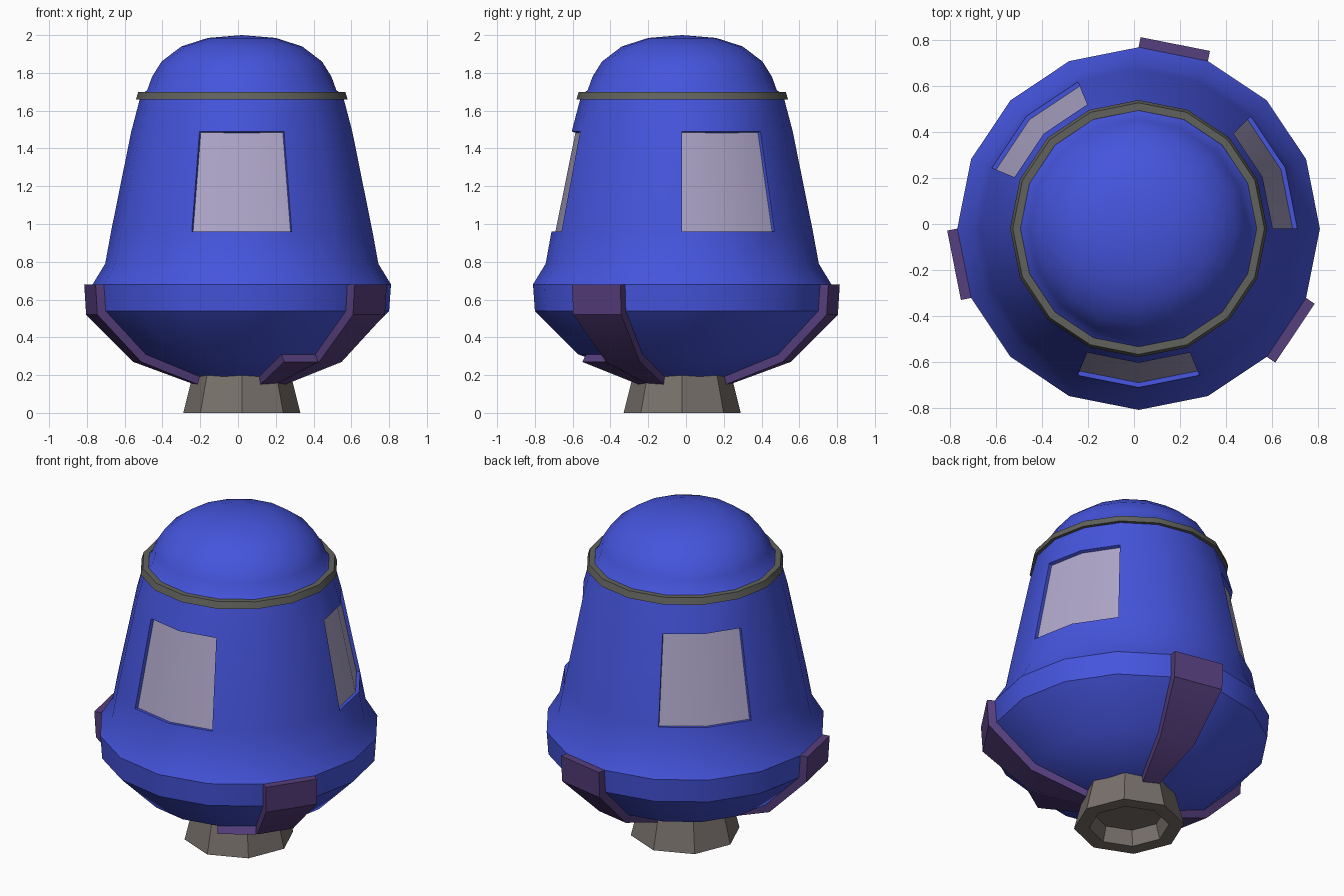
import bpy, bmesh
from math import cos, sin, pi, radians
from mathutils import Vector

if "Cube" in bpy.data.objects:
    bpy.data.objects.remove(bpy.data.objects["Cube"])

CX, CY, N = 0.02, -0.02, 16   # shared axis and side count


def material(name, color):
    m = bpy.data.materials.new(name)
    m.diffuse_color = (*color, 1)
    m.use_nodes = True
    m.node_tree.nodes["Principled BSDF"].inputs["Base Color"].default_value = m.diffuse_color
    return m


BLUE = material("blue_shell", (0.06, 0.09, 0.72))
GLASS = material("pale_window", (0.42, 0.38, 0.58))
PURPLE = material("purple_strap", (0.095, 0.05, 0.21))
DARK = material("dark_trim", (0.12, 0.12, 0.11))
METAL = material("warm_metal", (0.19, 0.165, 0.15))


def finish(bm, name, mats):
    me = bpy.data.meshes.new(name)
    bm.to_mesh(me)
    bm.free()
    ob = bpy.data.objects.new(name, me)
    bpy.context.collection.objects.link(ob)
    for m in mats:
        me.materials.append(m)
    me.shade_smooth()
    me.set_sharp_from_angle(angle=radians(32))
    return ob


def point(r, z, k, n=N):
    a = 2 * pi * k / n
    return Vector((CX + r * cos(a), CY + r * sin(a), z))


def revolve(profile, n=N, closed=False):
    """Spin (radius, z) points; returns the bmesh and faces[row][column]."""
    bm = bmesh.new()
    rings = []
    for r, z in profile:
        if r == 0:
            rings.append([bm.verts.new(point(0, z, 0))] * n)
        else:
            rings.append([bm.verts.new(point(r, z, k, n)) for k in range(n)])
    if closed:
        rings.append(rings[0])
    rows = []
    for a, b in zip(rings, rings[1:]):
        row = []
        for k in range(n):
            j = (k + 1) % n
            quad = list(dict.fromkeys((a[k], a[j], b[j], b[k])))
            row.append(bm.faces.new(quad))
        rows.append(row)
    return bm, rows


# Body shell with three recessed windows, each two facets wide
lower = [(0.79, 0.68), (0.78, 0.54), (0.55, 0.31), (0.21, 0.18)]
upper = [(0.723, 0.79), (0.692, 0.96), (0.585, 1.49), (0.535, 1.68), (0.50, 1.71),
         (0.475, 1.78), (0.425, 1.86), (0.32, 1.94), (0.18, 1.985), (0, 2.0)]
profile = [(0, 0.17)] + lower[::-1] + upper
bm, rows = revolve(profile)
window_row = rows[profile.index((0.692, 0.96))]
bm.normal_update()
for first in (0, 5, 11):
    panes = [window_row[first], window_row[first + 1]]
    bmesh.ops.inset_region(bm, faces=panes, thickness=0.003, depth=-0.02,
                           use_even_offset=True, use_boundary=True)
    for f in panes:
        f.material_index = 1
finish(bm, "body_shell", [BLUE, GLASS])

# Collar ring under the dome
bm, _ = revolve([(0.51, 1.66), (0.56, 1.66), (0.548, 1.70), (0.515, 1.70)], closed=True)
finish(bm, "collar_ring", [DARK])

# Eight-sided hollow nozzle
bm, _ = revolve([(0, 0.09), (0.20, 0.09), (0.225, 0.0), (0.31, 0.0), (0.26, 0.2), (0, 0.2)], n=8)
bmesh.ops.recalc_face_normals(bm, faces=bm.faces)
finish(bm, "nozzle", [METAL])

# Straps: facet columns of the lower body, thickened outwards
thick = [(0.045, 0), (0.045, -0.02), (0.025, -0.04), (0.012, -0.04)]


def strap(name, column, start=0):
    bm = bmesh.new()
    mid = point(1, 0, column + 0.5) - point(0, 0, 0)
    sections = []
    for (r, z), (out, down) in list(zip(lower, thick))[start:]:
        p, q = point(r, z, column), point(r, z, column + 1)
        off = mid * out + Vector((0, 0, down))
        sections.append([bm.verts.new(v) for v in (p, p + off, q + off, q)])
    for a, b in zip(sections, sections[1:]):
        for i in range(4):
            j = (i + 1) % 4
            bm.faces.new((a[i], a[j], b[j], b[i]))
    bm.faces.new(sections[0])
    bm.faces.new(sections[-1][::-1])
    bmesh.ops.recalc_face_normals(bm, faces=bm.faces)
    return finish(bm, name, [PURPLE])


strap("back_strap", 3)
strap("left_strap", 8)
strap("front_right_strap", 14)
strap("front_right_strap_foot", 13, start=2)
